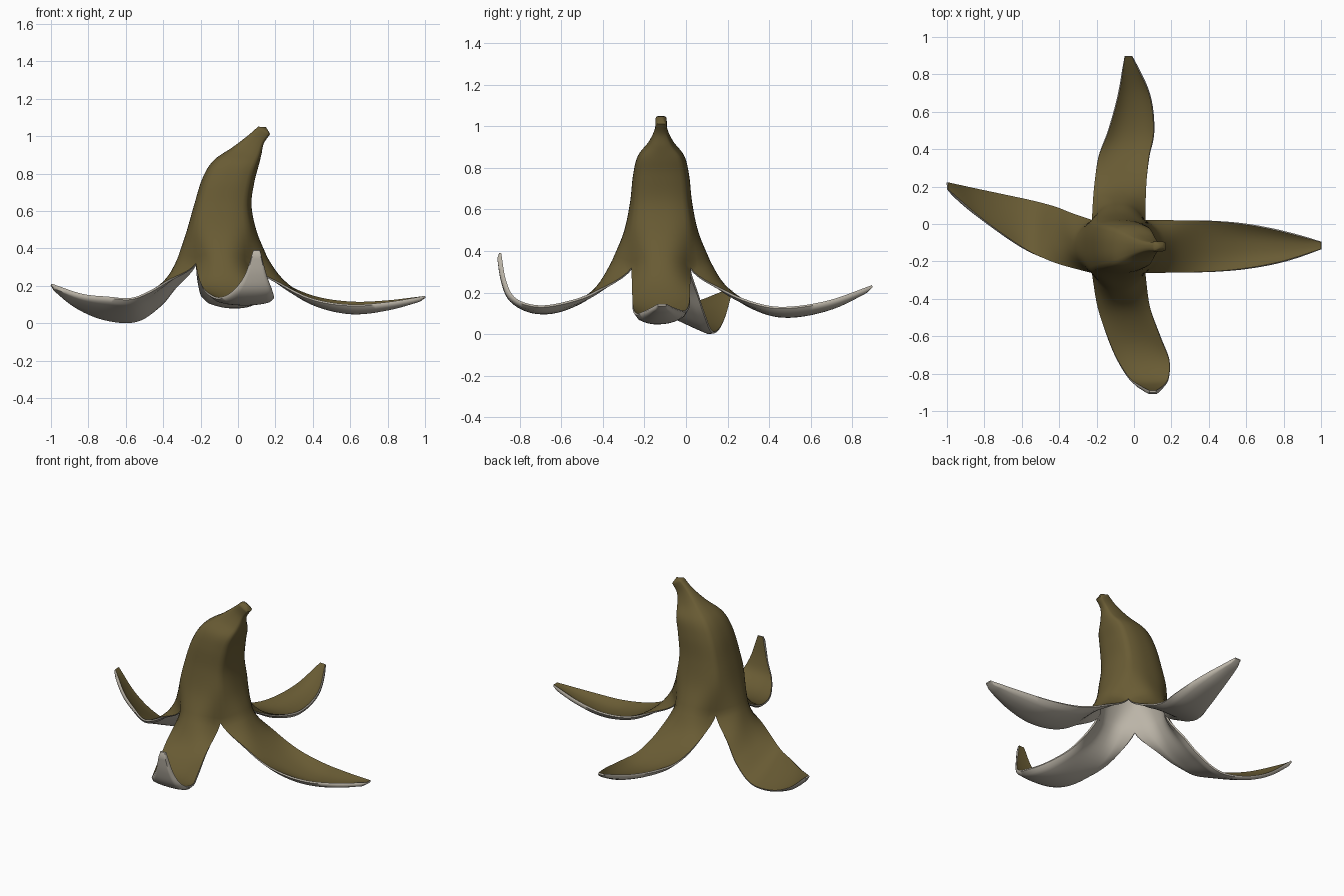
import bpy, bmesh, math
from mathutils import Vector

if "Cube" in bpy.data.objects:
    bpy.data.objects.remove(bpy.data.objects["Cube"])

CY = -0.12      # body axis in y
STEPS = 6       # samples per span along a strip
ACROSS = 12     # samples across a strip

# Body rings: x left, x right, mid z, half depth
rings = [(0.108, 0.172, 1.04, 0.027), (0.05, 0.138, 0.99, 0.031), (-0.03, 0.125, 0.93, 0.06),
         (-0.13, 0.11, 0.865, 0.112), (-0.19, 0.088, 0.775, 0.135), (-0.235, 0.072, 0.64, 0.15),
         (-0.275, 0.10, 0.50, 0.18), (-0.32, 0.155, 0.365, 0.235)]

# Flap centre lines: points of (outward, sideways, z)
right_path = [(0.25, -.12, .235), (0.40, -.12, .13), (0.60, -.12, .08), (0.80, -.12, .10), (1, -.115, .155)]
left_path = [(0.385, -.08, .235), (0.46, -.045, .15), (0.56, -.005, .083), (0.70, .05, .085),
             (0.85, .12, .13), (0.995, .205, .22)]
front_path = [(0.45, -.055, .22), (0.60, 0, .14), (0.73, .05, .13), (0.83, .08, .18),
              (0.87, .095, .27), (0.89, .1, .4)]
back_path = [(0.20, -.075, .235), (0.35, -.055, .14), (0.50, -.015, .11), (0.70, 0, .15), (0.895, -.03, .245)]


def ring_point(i, sx, sy, corner):
    """Side middle or corner of body ring i; the top rings tilt to the right."""
    xl, xr, z, hy = rings[i]
    half = (xr - xl) / 2
    k = min(0.82, 0.143 / half) if corner else 1
    tilt = 0.02 * max(0, min(1, (z - 0.64) / 0.3))
    drop = 0.035 if corner and i == len(rings) - 1 else 0
    return Vector(((xl + xr) / 2 + k * sx * half, CY + k * sy * hy, z - k * sx * tilt - drop))


def spline(pts, before=None):
    """Catmull-Rom samples through pts."""
    p = [before or 2 * pts[0] - pts[1]] + pts + [2 * pts[-1] - pts[-2]]
    out = []
    for i in range(1, len(p) - 2):
        a, b, c, d = p[i - 1:i + 3]
        for s in range(STEPS):
            t = s / STEPS
            out.append(0.5 * (2 * b + (c - a) * t + (2 * a - 5 * b + 4 * c - d) * t * t
                              + (3 * b - a - 3 * c + d) * t ** 3))
    return out + [pts[-1].copy()]


def rail(body, flap):
    return spline(body) + spline([body[-1]] + flap, body[-2])[1:]


def flap_rails(o, path, start, taper, cup, roll):
    """Edges and centre of a flap: tapering, cupped upward, rolled sideways."""
    O = Vector((o[0], o[1], 0))
    L = Vector((abs(o[1]), abs(o[0]), 0))
    d0, d1 = start.dot(O), path[-1][0]
    dz = [(d0, start.z)] + [(p[0], p[2]) for p in path]
    left, mid, right = [], [], []
    for i, (d, l, z) in enumerate(path):
        t = (d - d0) / (d1 - d0)
        w = 0.018 + 0.122 * (1 - t ** taper)
        bend = cup * math.sin(math.pi * t) - 0.05 * (1 - t) ** 4
        twist = roll * math.sin(math.pi * t ** 0.8)
        a, b = dz[i], dz[min(i + 2, len(dz) - 1)]
        g = Vector((b[0] - a[0], b[1] - a[1])).normalized()
        n = O * -g.y + Vector((0, 0, g.x))
        c = O * d + L * l + Vector((0, 0, z))
        left.append(c - L * w + n * (bend + twist))
        mid.append(c)
        right.append(c + L * w + n * (bend - twist))
    return left, mid, right


def add_strip(bm, a, c, b):
    """Surface with a flat-topped curved section through three rails."""
    grid = []
    for p, q, r in zip(a, c, b):
        row = []
        for j in range(ACROSS + 1):
            u = 2 * j / ACROSS - 1
            row.append(bm.verts.new(q + (r - p) * (u / 2) + ((p + r) / 2 - q) * abs(u) ** 2.5))
        grid.append(row)
    for r0, r1 in zip(grid, grid[1:]):
        for j in range(ACROSS):
            bm.faces.new((r0[j], r0[j + 1], r1[j + 1], r1[j]))
    return grid[0]


# Four strips run from the stem down the body and out along the flaps
bm = bmesh.new()
top_rows = []
for o, path, taper, cup, roll in (((1, 0), right_path, 2.5, 0.04, -0.008),
                                  ((-1, 0), left_path, 2.5, 0.012, 0.062),
                                  ((0, -1), front_path, 10, 0.025, 0),
                                  ((0, 1), back_path, 2.5, 0.035, 0)):
    n = range(len(rings))
    body = [ring_point(i, *o, False) for i in n]
    sides = [[ring_point(i, o[0] or s, o[1] or s, True) for i in n] for s in (-1, 1)]
    fa, fc, fb = flap_rails(o, path, body[-1], taper, cup, roll)
    top_rows.append(add_strip(bm, rail(sides[0], fa), rail(body, fc), rail(sides[1], fb)))

# Stem end cap
tip = bm.verts.new((0.15, CY, 1.057))
for row in top_rows:
    for a, b in zip(row, row[1:]):
        bm.faces.new((a, b, tip))
bmesh.ops.remove_doubles(bm, verts=bm.verts, dist=0.0005)
bmesh.ops.recalc_face_normals(bm, faces=bm.faces)
if max(bm.faces, key=lambda f: f.calc_center_median().z).normal.z < 0:
    bmesh.ops.reverse_faces(bm, faces=bm.faces)
bm.verts.index_update()
inner = [v.index for v in bm.verts if not v.is_boundary]

mesh = bpy.data.meshes.new("banana_peel")
bm.to_mesh(mesh)
bm.free()
peel = bpy.data.objects.new("banana_peel", mesh)
bpy.context.collection.objects.link(peel)

# Brown skin with a pale inside, thinner along the rim
for name, col in (("skin", (0.14, 0.105, 0.034, 1)), ("inside", (0.5, 0.46, 0.39, 1))):
    m = bpy.data.materials.new(name)
    m.diffuse_color = col
    m.use_nodes = True
    m.node_tree.nodes["Principled BSDF"].inputs["Base Color"].default_value = m.diffuse_color
    mesh.materials.append(m)
peel.vertex_groups.new(name="thick").add(inner, 1.0, 'REPLACE')
sol = peel.modifiers.new("thickness", 'SOLIDIFY')
sol.thickness = 0.022
sol.offset = -1
sol.vertex_group = "thick"
sol.thickness_vertex_group = 0.45
sol.material_offset = 1
sol.material_offset_rim = 1
bpy.context.view_layer.objects.active = peel
peel.select_set(True)
bpy.ops.object.modifier_apply(modifier=sol.name)
bpy.ops.object.shade_smooth_by_angle(angle=math.radians(60))

# Rest on the ground
low = min(v.co.z for v in peel.data.vertices)
for v in peel.data.vertices:
    v.co.z -= low
